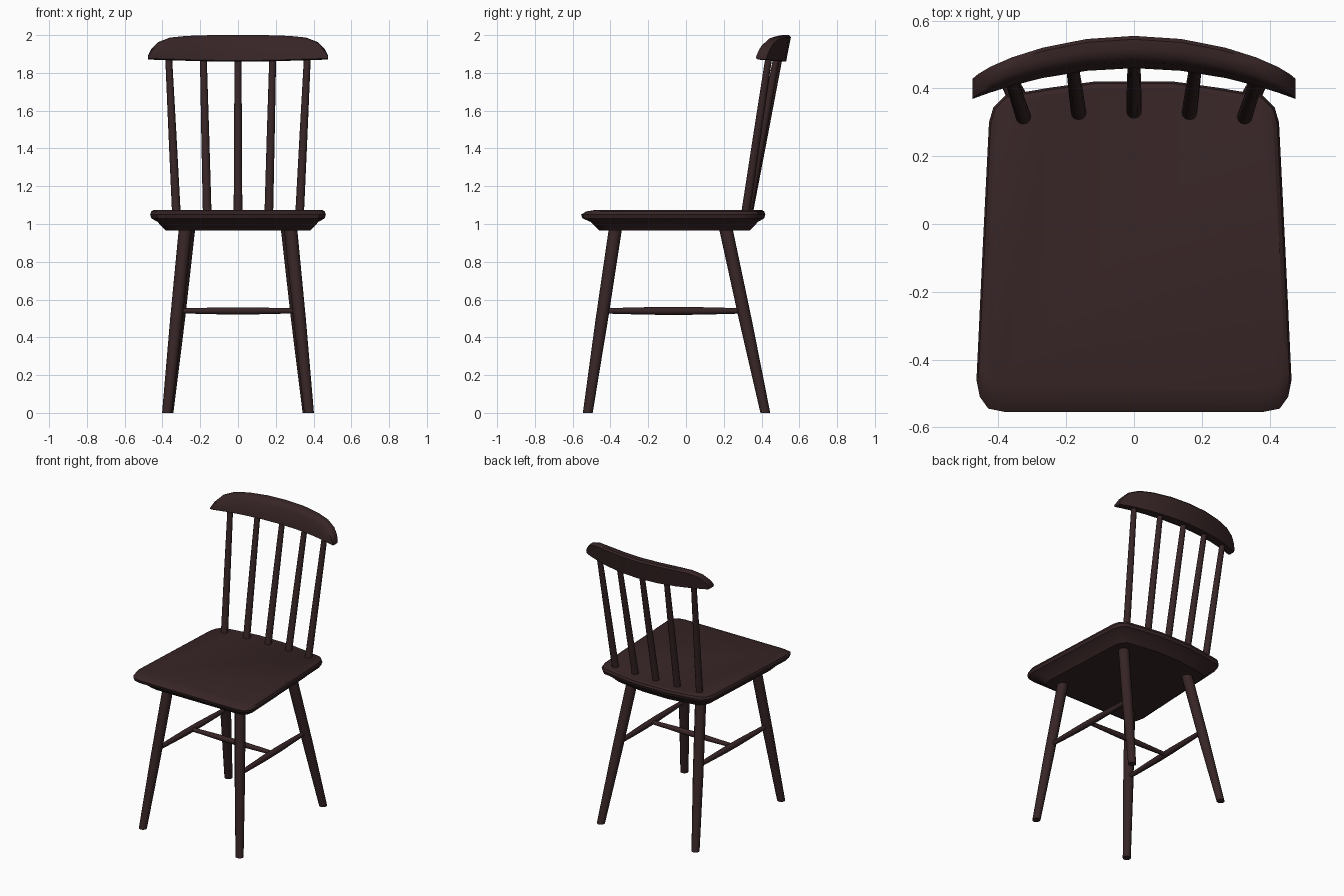
import bpy, bmesh, math
from mathutils import Vector

if "Cube" in bpy.data.objects:
    bpy.data.objects.remove(bpy.data.objects["Cube"])

mat = bpy.data.materials.new("dark brown wood")
mat.diffuse_color = (0.038, 0.018, 0.019, 1)
mat.use_nodes = True
mat.node_tree.nodes["Principled BSDF"].inputs["Base Color"].default_value = mat.diffuse_color


def loft(name, rings, angle=35):
    """Skin a list of equal-length closed rings and cap both ends."""
    bm = bmesh.new()
    vs = [[bm.verts.new(p) for p in r] for r in rings]
    n = len(rings[0])
    for a, b in zip(vs, vs[1:]):
        for i in range(n):
            j = (i + 1) % n
            bm.faces.new((a[i], a[j], b[j], b[i]))
    bm.faces.new(vs[0][::-1])
    bm.faces.new(vs[-1])
    bmesh.ops.recalc_face_normals(bm, faces=bm.faces)
    me = bpy.data.meshes.new(name)
    bm.to_mesh(me)
    bm.free()
    me.materials.append(mat)
    ob = bpy.data.objects.new(name, me)
    bpy.context.collection.objects.link(ob)
    bpy.ops.object.select_all(action='DESELECT')
    ob.select_set(True)
    bpy.context.view_layer.objects.active = ob
    bpy.ops.object.shade_smooth_by_angle(angle=math.radians(angle))
    return ob


def rod(name, p, q, radii, axis=2, sides=12):
    """Round bar from p to q with evenly spaced radii, rings square to an axis."""
    p, q = Vector(p), Vector(q)
    u, v = (axis + 1) % 3, (axis + 2) % 3
    rings = []
    for k, r in enumerate(radii):
        c = p.lerp(q, k / (len(radii) - 1))
        ring = []
        for i in range(sides):
            a = 2 * math.pi * i / sides
            w = c.copy()
            w[u] += r * math.cos(a)
            w[v] += r * math.sin(a)
            ring.append(w)
        rings.append(ring)
    return loft(name, rings)


# Seat: half outline mirrored, stacked in levels (inset, extra front inset, z)
half = [(0.38, -0.555), (0.43, -0.545), (0.455, -0.51), (0.465, -0.46), (0.447, -0.08),
        (0.428, 0.30), (0.415, 0.345), (0.38, 0.38), (0.25, 0.402), (0.12, 0.42)]
outline = half + [(-x, y) for x, y in reversed(half)]
levels = [(0.082, 0.015, 0.965), (0.038, 0.01, 1.012), (0.006, 0, 1.03),
          (0, 0, 1.05), (0.006, 0.02, 1.066), (0.018, 0.055, 1.074)]
rings = []
for ins, front, z in levels:
    ring = []
    for x, y in outline:
        yy = -0.067 + (y + 0.067) * (1 - ins / 0.487)
        if y < -0.4:
            yy += front * (-0.4 - y) / 0.155
        ring.append((x * (1 - ins / 0.465), yy, z))
    rings.append(ring)
loft("seat", rings, 30)

# Legs and side stretchers
for s, side in ((-1, "left"), (1, "right")):
    rod(f"{side}_front_leg", (s * 0.376, -0.52, 0), (s * 0.278, -0.373, 0.98), (0.026, 0.033, 0.035))
    rod(f"{side}_back_leg", (s * 0.368, 0.42, 0), (s * 0.262, 0.21, 0.98), (0.026, 0.034, 0.036))
    rod(f"{side}_stretcher", (s * 0.322, -0.43, 0.54), (s * 0.308, 0.30, 0.54),
        (0.014, 0.018, 0.021, 0.021, 0.018, 0.014), axis=1)
rod("cross_stretcher", (-0.315, -0.067, 0.54), (0.315, -0.067, 0.54),
    (0.013, 0.016, 0.019, 0.019, 0.016, 0.013), axis=0)

# Back spindles
for i in range(-2, 3):
    bx, by = 0.163 * i, 0.33 - 0.004 * i * i
    tx, ty = 0.184 * i, 0.497 - 0.014 * i * i
    rod(f"spindle_{i + 3}", (bx, by, 1.05), (tx, ty, 1.90), (0.023, 0.021, 0.018))

# Top rail: section swept along a shallow arc, its height tapering at the ends
stations = [(0.476, 1.872, 1.892), (0.46, 1.87, 1.925), (0.425, 1.869, 1.962), (0.36, 1.867, 1.987),
            (0.27, 1.864, 1.996), (0.14, 1.861, 2.0), (0, 1.86, 2.0)]
stations = [(-x, b, t) for x, b, t in stations] + stations[-2::-1]
rings = []
for x, b, t in stations:
    f, k = 0.46 - 0.40 * x * x, 0.53 - 0.46 * x * x
    h = t - b
    lean = 0.18 * h
    rings.append([(x, f, b + 0.006), (x, f + lean * 0.7, b + 0.8 * h), (x, f + lean + 0.012, b + 0.96 * h),
                  (x, f + lean + 0.032, t), (x, k + lean - 0.01, t), (x, k + lean, b + 0.92 * h),
                  (x, k, b), (x, f + 0.01, b)])
loft("top_rail", rings, 40)
